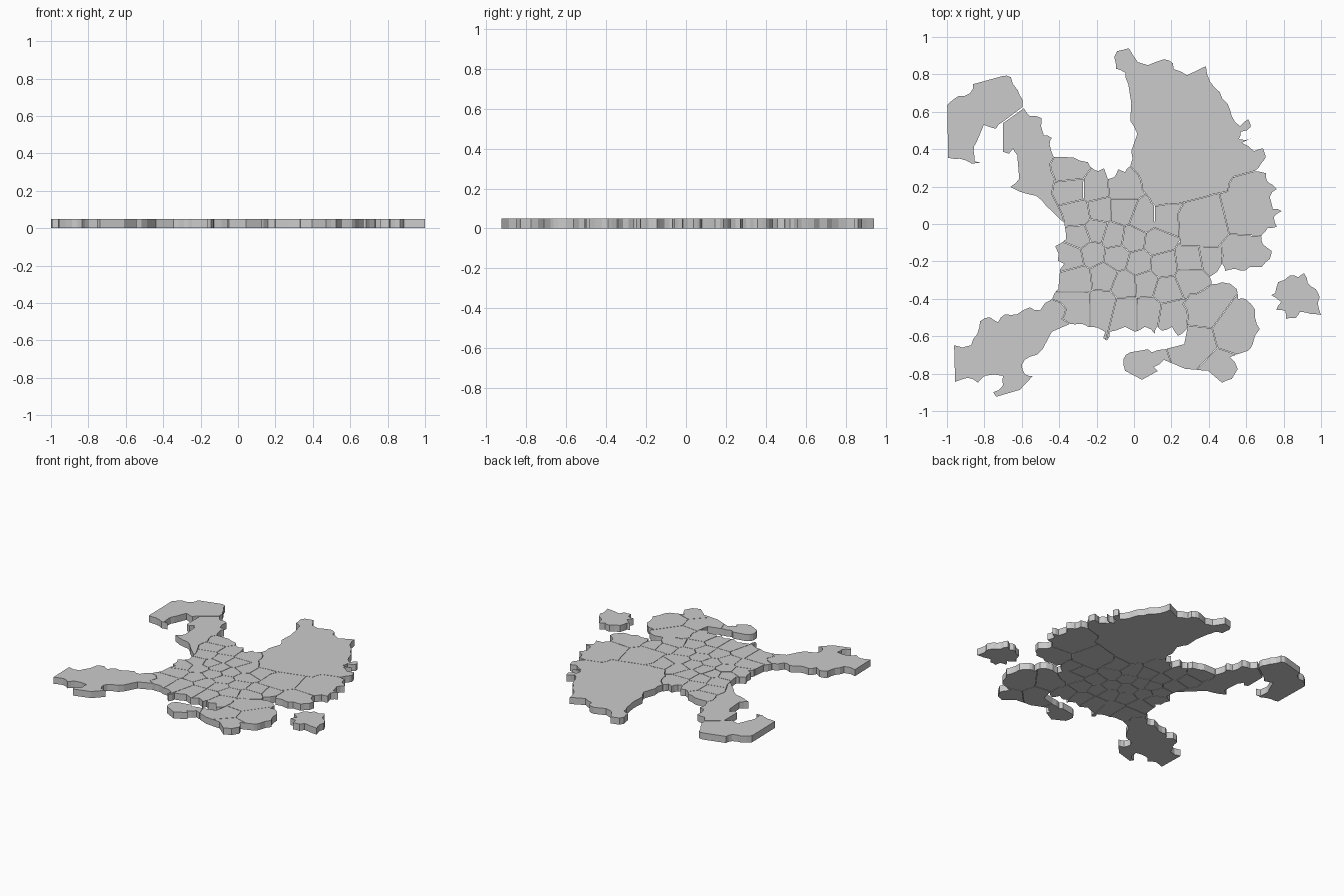
import bpy, bmesh, random
from mathutils import Vector

U, CX, CY = 187.0, 1134.0, 225.0      # survey grid: cells per unit, origin
THICK, GAP = 0.05, 0.0015


def plate(name, pts, seed=None, others=()):
    """Extrude an outline; with a seed, keep only the area nearest to it."""
    bm = bmesh.new()
    face = bm.faces.new([bm.verts.new(p) for p in pts])
    face.normal_update()
    if face.normal.z < 0:
        face.normal_flip()
    bmesh.ops.triangulate(bm, faces=bm.faces[:])
    for o in others:
        bmesh.ops.bisect_plane(bm, geom=bm.verts[:] + bm.edges[:] + bm.faces[:], dist=1e-6,
                               plane_co=(seed + o) / 2, plane_no=o - seed, clear_outer=True)
    if not bm.faces:
        bm.free()
        return
    # hairline gap around the plate
    rim = bmesh.ops.inset_region(bm, faces=bm.faces[:], thickness=GAP, use_boundary=True)
    bmesh.ops.delete(bm, geom=rim["faces"], context='FACES')
    # thickness
    ext = bmesh.ops.extrude_face_region(bm, geom=bm.faces[:], use_keep_orig=True)
    bmesh.ops.translate(bm, verts=[v for v in ext["geom"] if isinstance(v, bmesh.types.BMVert)],
                        vec=(0, 0, THICK))
    bmesh.ops.recalc_face_normals(bm, faces=bm.faces[:])
    mesh = bpy.data.meshes.new(name)
    bm.to_mesh(mesh)
    bm.free()
    bpy.context.collection.objects.link(bpy.data.objects.new(name, mesh))


def to_units(pts):
    return [Vector(((x - CX) / U, (CY - y) / U, 0)) for x, y in pts]


def roughen(pts):
    """Add a small kink on medium edges; the same kink for both sides of a border."""
    out = []
    for a, b in zip(pts, pts[1:] + pts[:1]):
        out.append(a)
        if 7 < (b - a).length * U < 18:
            lo, hi = sorted((a, b), key=lambda v: (v.x, v.y))
            d = hi - lo
            rng = random.Random(int(lo.x * 9970) * 7919 + int(hi.y * 6130))
            out.append((lo + hi) / 2 + Vector((-d.y, d.x, 0)) * rng.uniform(-0.13, 0.13))
    return out


def region(name, outline, centres=()):
    """One plate, or one plate per district centre."""
    outline, seeds = roughen(to_units(outline)), to_units(centres)
    if not seeds:
        plate(name, outline)
    for i, s in enumerate(seeds):
        plate(f"{name}_district_{i + 1}", outline, s, [o for o in seeds if o is not s])


# Borders shared by two regions
arm_border = [(1054, 158), (1050, 165), (1055, 180), (1052, 195), (1062, 215), (1064, 224)]
north_border = [(1130, 167), (1138, 175), (1142, 190), (1150, 200), (1155, 207), (1168, 205), (1185, 203)]
northeast_border = [(1185, 203), (1205, 198), (1220, 194), (1228, 192), (1233, 178), (1255, 172)]
east_border = [(1185, 203), (1178, 215), (1180, 247), (1222, 248), (1222, 265)]
southeast_border = [(1212, 285), (1200, 293), (1190, 295), (1183, 305), (1188, 318), (1187, 330)]
southwest_border = [(1052, 300), (1060, 303), (1066, 310), (1062, 320), (1070, 325)]

# Northwest hook and the arm leading to it
region("northwest_hook", [
    (947, 106), (958, 97), (970, 94), (973, 85), (1002, 77), (1011, 78), (1018, 91), (1023, 101),
    (1023, 108), (1003, 123), (996, 130), (984, 126), (977, 143), (974, 152), (975, 162),
    (981, 164), (972, 165), (960, 160), (948, 159)])
region("northwest_arm", arm_border + [
    (1046, 207), (1036, 197), (1020, 193), (1010, 188), (1019, 180), (1017, 156), (1013, 150),
    (1009, 155), (1003, 153), (1003, 124), (1024, 109), (1030, 117), (1042, 119), (1044, 136),
    (1052, 139), (1050, 146)])

# Large northeast region
region("northeast", north_border + northeast_border[1:] + [
    (1261, 165), (1266, 158), (1263, 149), (1254, 152), (1242, 144), (1252, 139), (1239, 140),
    (1241, 133), (1251, 128), (1248, 120), (1240, 127), (1232, 117), (1228, 105), (1220, 93),
    (1210, 82), (1206, 67), (1187, 76), (1174, 70), (1173, 64), (1164, 60), (1148, 66), (1138, 63),
    (1129, 49), (1117, 52), (1114, 58), (1116, 70), (1125, 74), (1128, 85), (1131, 104),
    (1130, 122), (1137, 135), (1131, 152)])

# East coast
region("east", northeast_border + [
    (1266, 174), (1268, 183), (1277, 190), (1270, 198), (1273, 210), (1282, 212), (1274, 218),
    (1277, 228), (1268, 229), (1262, 236), (1263, 245), (1272, 252), (1270, 260), (1262, 268),
    (1250, 268), (1245, 272), (1235, 270), (1225, 272)] + east_border[:0:-1],
    [(1205, 225), (1246, 215), (1243, 257)])

# Southeast peninsula
region("southeast", southeast_border[::-1] + [
    (1222, 283), (1237, 290), (1238, 300), (1246, 300), (1255, 310), (1257, 325), (1260, 330),
    (1253, 345), (1248, 352), (1230, 358), (1238, 370), (1232, 380), (1222, 384), (1208, 372),
    (1185, 370), (1164, 361), (1154, 368), (1158, 372), (1142, 381), (1125, 372), (1123, 360),
    (1130, 353), (1148, 350), (1152, 353), (1165, 350), (1184, 345)],
    [(1196, 345), (1234, 335), (1222, 370), (1140, 364), (1200, 310)])

# Southwest peninsula
region("southwest", southwest_border + [
    (1052, 333), (1043, 350), (1030, 358), (1022, 366), (1025, 375), (1033, 377), (1020, 391),
    (996, 398), (993, 393), (1003, 386), (1003, 377), (985, 377), (978, 384), (968, 379),
    (955, 383), (954, 346), (971, 346), (977, 335), (980, 322), (990, 318), (998, 323),
    (1005, 315), (1017, 315), (1030, 308), (1040, 311)])

# Detached island
region("island", [
    (1271, 296), (1275, 294), (1278, 283), (1290, 276), (1298, 278), (1304, 274), (1308, 284),
    (1316, 290), (1320, 298), (1318, 304), (1321, 316), (1310, 315), (1300, 313), (1296, 319),
    (1286, 320), (1285, 312), (1276, 311), (1281, 303)])

# Dense centre: north coast, borders, south coast, west coast
north_coast = [(1054, 158), (1073, 158), (1088, 163), (1090, 167), (1098, 172), (1104, 169),
               (1108, 180), (1114, 178), (1118, 170), (1125, 173)]
south_coast = [(1178, 337), (1172, 328), (1162, 332), (1157, 328), (1155, 335), (1145, 328),
               (1135, 333), (1125, 328), (1110, 333), (1107, 342), (1103, 339), (1105, 333),
               (1088, 328), (1080, 325)]
west_coast = [(1058, 290), (1060, 270), (1064, 265), (1058, 262), (1055, 247), (1066, 240)]
region("centre",
       north_coast + north_border + east_border[1:] + [(1210, 278)] + southeast_border
       + south_coast + southwest_border[::-1] + west_coast + arm_border[:0:-1],
       [(1070, 172), (1072, 190), (1095, 190), (1122, 188), (1078, 215), (1100, 211), (1122, 212),
        (1143, 220), (1166, 220), (1080, 238), (1096, 232), (1113, 237), (1133, 240), (1157, 243),
        (1072, 258), (1092, 254), (1117, 258), (1139, 264), (1163, 266), (1190, 262), (1212, 258),
        (1078, 280), (1104, 277), (1125, 285), (1146, 284), (1166, 290), (1190, 280), (1078, 306),
        (1102, 306), (1126, 312), (1148, 312), (1172, 316)])
